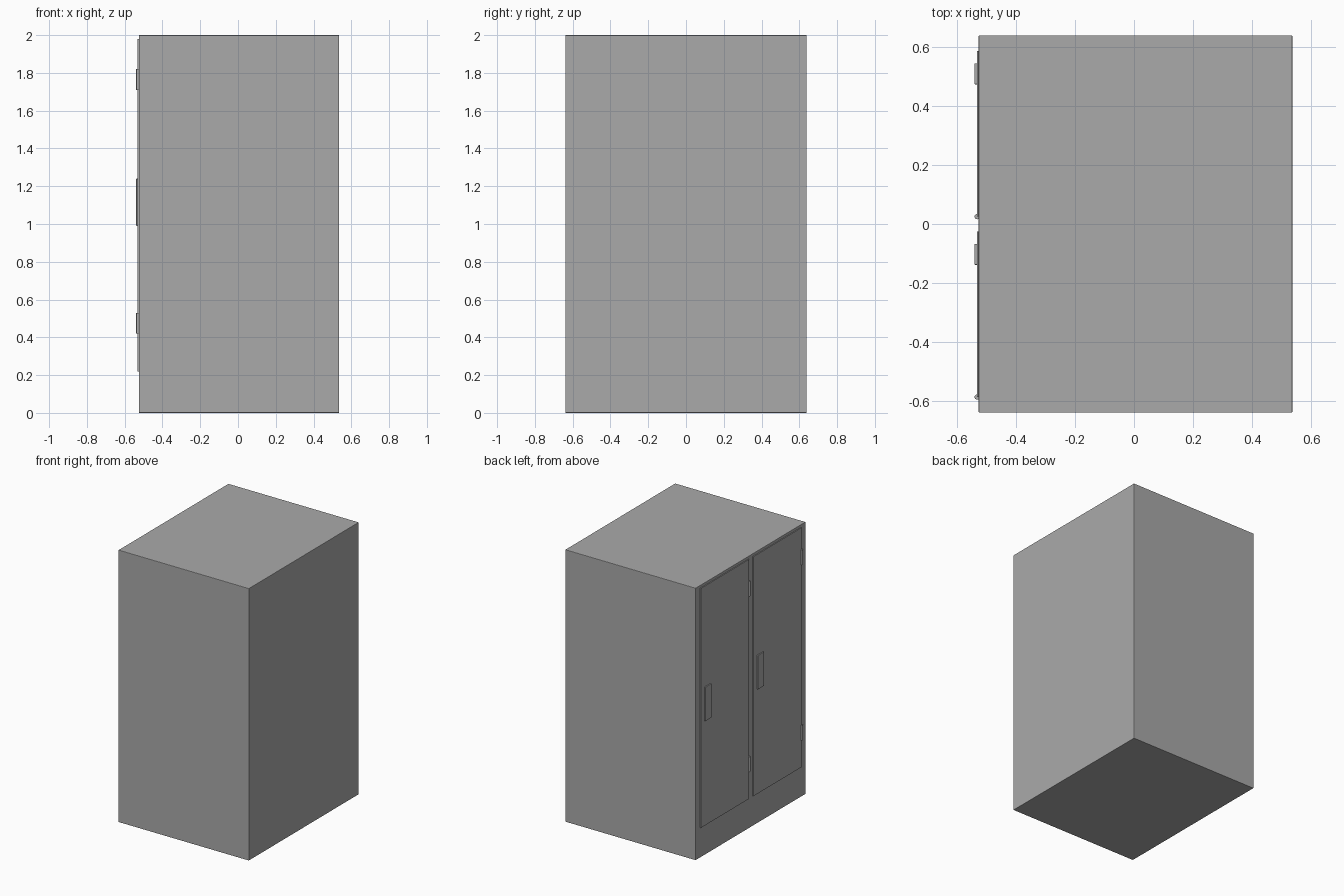
import bpy, bmesh, math

if "Cube" in bpy.data.objects:
    bpy.data.objects.remove(bpy.data.objects["Cube"])

grey = bpy.data.materials.new("cabinet grey")
grey.diffuse_color = (0.4, 0.4, 0.4, 1)
grey.use_nodes = True
grey.node_tree.nodes["Principled BSDF"].inputs["Base Color"].default_value = grey.diffuse_color


def box(name, lo, hi, bevel=0.0):
    bm = bmesh.new()
    bmesh.ops.create_cube(bm, size=1)
    for v in bm.verts:
        v.co = [(a + b) / 2 + c * (b - a) for a, b, c in zip(lo, hi, v.co)]
    me = bpy.data.meshes.new(name)
    bm.to_mesh(me)
    bm.free()
    ob = bpy.data.objects.new(name, me)
    bpy.context.collection.objects.link(ob)
    me.materials.append(grey)
    if bevel:
        m = ob.modifiers.new("soft edges", 'BEVEL')
        m.width = bevel
        m.segments = 2
    return ob


def hinge(name, y, z0, z1):
    bpy.ops.mesh.primitive_cylinder_add(vertices=16, radius=0.009, depth=z1 - z0,
                                        location=(-0.530, y, (z0 + z1) / 2))
    ob = bpy.context.object
    ob.name = name
    ob.data.materials.append(grey)
    bpy.ops.object.shade_smooth_by_angle(angle=math.radians(40))


# cabinet body
FACE = -0.525
box("cabinet_body", (FACE, -0.638, 0), (0.535, 0.638, 2), 0.003)

# two doors on the left side, each with a handle and two hinges
for i, y in enumerate((0.585, -0.025)):
    n = i + 1
    box(f"door_{n}", (-0.531, y - 0.56, 0.22), (FACE + 0.005, y, 1.98))
    box(f"handle_{n}", (-0.539, y - 0.113, 0.99), (FACE, y - 0.042, 1.24), 0.002)
    hinge(f"upper_hinge_{n}", y - 0.56, 1.71, 1.82)
    hinge(f"lower_hinge_{n}", y - 0.56, 0.42, 0.53)
